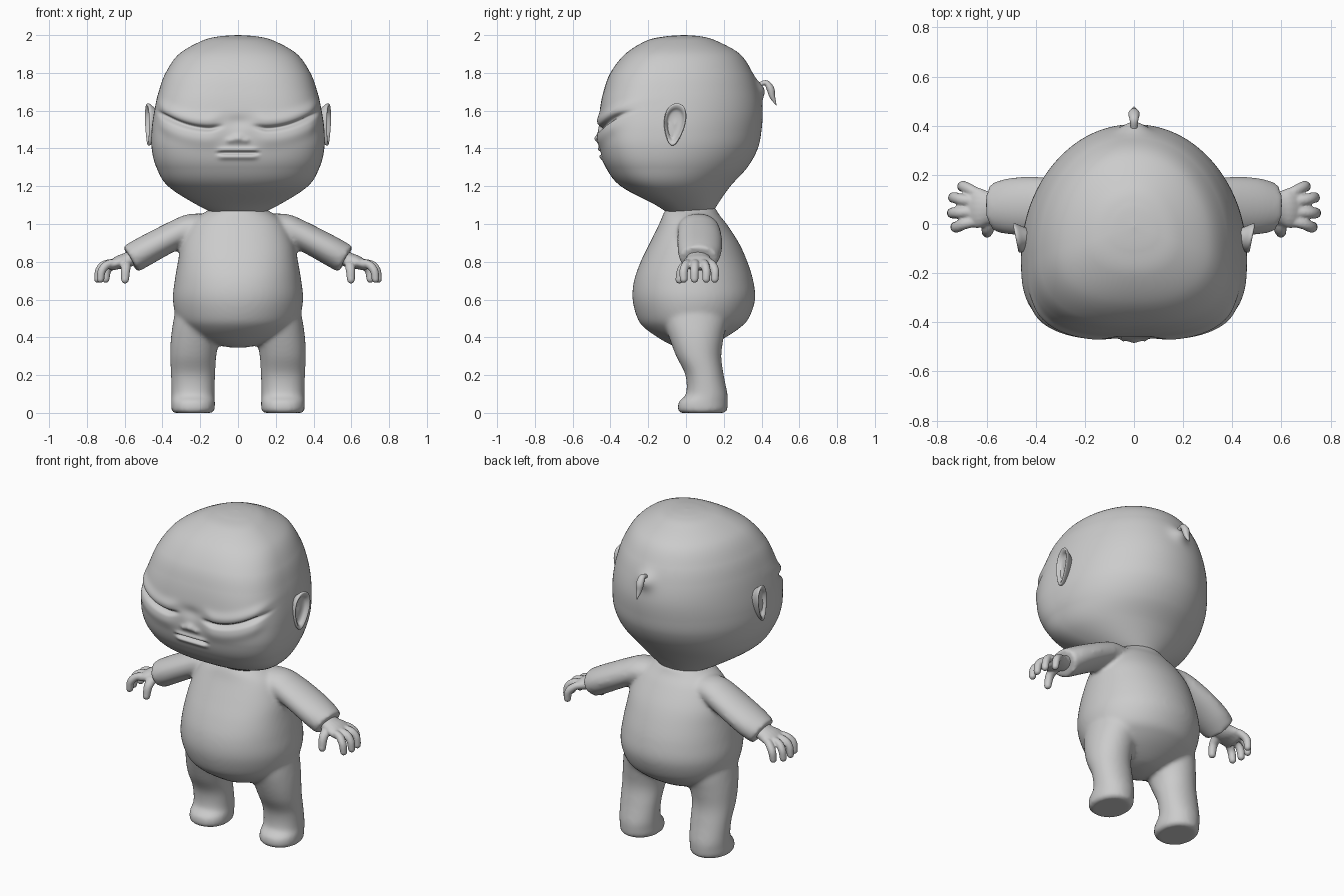
import bpy, bmesh
from math import sin, cos, pi, exp
from mathutils import Vector

cube = bpy.data.objects.get("Cube")
if cube:
    bpy.data.objects.remove(cube, do_unlink=True)

grey = bpy.data.materials.new("soft_grey")
grey.use_nodes = True
grey.diffuse_color = (0.6, 0.6, 0.6, 1)
grey.node_tree.nodes["Principled BSDF"].inputs["Base Color"].default_value = (0.6, 0.6, 0.6, 1)


def spline(keys, steps):
    """Smooth samples through a list of equal-length tuples."""
    out, last = [], len(keys) - 1
    for i in range(last):
        a, b, c, d = (keys[min(max(j, 0), last)] for j in range(i - 1, i + 3))
        for k in range(steps):
            t = k / steps
            out.append([q + t * (r - p + t * (2 * p - 5 * q + 4 * r - s + t * (3 * (q - r) + s - p))) / 2
                        for p, q, r, s in zip(a, b, c, d)])
    out.append(list(keys[-1]))
    return out


def skin(bm, rings):
    """Join rings of points into a closed skin."""
    loops = [[bm.verts.new(p) for p in ring] for ring in rings]
    for low, high in zip(loops, loops[1:]):
        for i in range(len(low)):
            j = (i + 1) % len(low)
            bm.faces.new((low[i], low[j], high[j], high[i]))
    bm.faces.new(loops[0][::-1])
    bm.faces.new(loops[-1])


def loft(bm, keys, steps, segments, middle=0.5, side=1, shape=None):
    """Upright loft; keys are z, centre x, half width, front y, back y, squareness."""
    rings = []
    for z, cx, rx, front, back, power in spline(keys, steps):
        yc = front + middle * (back - front)
        ring = []
        for i in range(segments):
            c, s = cos(2 * pi * i / segments), sin(2 * pi * i / segments)
            n, ry = (power, yc - front) if s < 0 else (2.05, back - yc)
            k = (abs(c) ** n + abs(s) ** n) ** (-1 / n)
            p = Vector((side * (cx + rx * c * k), yc + ry * s * k, z))
            if shape:
                p += Vector((c, s, 0)) * shape(p, s)
            ring.append(p)
        rings.append(ring)
    skin(bm, rings)


def tube(bm, keys, across, steps=6, segments=20, side=1, rounded=True):
    """Tube along a path; keys are x, y, z, thickness radius, sideways radius."""
    samples = spline(keys, steps)
    path = [(Vector(s[:3]), s[3], s[4]) for s in samples]
    if rounded:
        p, a, b = path[-1]
        end = (p - path[-2][0]).normalized()
        path += [(p + end * a * sin(t), a * cos(t), b * cos(t)) for t in (0.4, 0.8, 1.2, 1.5)]
    rings = []
    for i, (p, a, b) in enumerate(path):
        t = (path[min(i + 1, len(path) - 1)][0] - path[max(i - 1, 0)][0]).normalized()
        s = (Vector(across) - t * t.dot(Vector(across))).normalized()
        n = t.cross(s)
        ring = [p + n * a * cos(2 * pi * k / segments) + s * b * sin(2 * pi * k / segments)
                for k in range(segments)]
        rings.append([Vector((side * v.x, v.y, v.z)) for v in ring])
    skin(bm, rings)


def finish(bm, name):
    bmesh.ops.recalc_face_normals(bm, faces=bm.faces)
    for f in bm.faces:
        f.smooth = True
    mesh = bpy.data.meshes.new(name)
    bm.to_mesh(mesh)
    bm.free()
    mesh.materials.append(grey)
    ob = bpy.data.objects.new(name, mesh)
    bpy.context.scene.collection.objects.link(ob)
    return ob


def fuse(ob, voxel, iterations):
    """Merge overlapping pieces into one soft surface."""
    m = ob.modifiers.new("fuse", 'REMESH')
    m.mode, m.voxel_size, m.use_smooth_shade = 'VOXEL', voxel, True
    m = ob.modifiers.new("soften", 'SMOOTH')
    m.factor, m.iterations = 0.5, iterations


def ramp(v, low, high):
    t = min(max((v - low) / (high - low), 0), 1)
    return t * t * (3 - 2 * t)


def bump(v, centre, width):
    return exp(-((v - centre) / width) ** 2)


# Head with closed eyes, nose, mouth and the raised root of the hair tuft
def face(p, s):
    out = 0.03 * exp(-((p - Vector((0, 0.38, 1.71))).length / 0.05) ** 2)
    if s >= 0:
        return out
    u, z = abs(p.x), p.z
    eye = 1.505 + (1.15 * (u - 0.15) ** 2 if u > 0.15 else 0.2 * (0.15 - u))
    d = z - eye
    lid = ramp(u, 0.06, 0.16) * (1 - ramp(u, 0.37, 0.44))
    out += lid * (0.012 * bump(d, 0.045, 0.03) - 0.028 * bump(d, 0, 0.013) + 0.01 * bump(d, -0.055, 0.04))
    out -= 0.012 * bump(u, 0, 0.07) * bump(z, 1.54, 0.035)
    out += 0.02 * bump(u, 0, 0.028) * bump(z, 1.452, 0.022) + 0.012 * bump(u, 0.042, 0.016) * bump(z, 1.442, 0.016)
    mouth = 1 - ramp(u, 0.075, 0.12)
    out += mouth * (0.01 * bump(z, 1.393, 0.013) - 0.02 * bump(z, 1.376, 0.008) + 0.011 * bump(z, 1.355, 0.014))
    return out


bm = bmesh.new()
loft(bm, [(1.04, 0, 0.09, -0.07, 0.13, 2.1), (1.1, 0, 0.215, -0.16, 0.165, 2.2),
          (1.2, 0, 0.37, -0.345, 0.235, 2.5), (1.3, 0, 0.432, -0.425, 0.325, 2.8),
          (1.4, 0, 0.457, -0.458, 0.38, 3), (1.5, 0, 0.457, -0.466, 0.4, 3),
          (1.6, 0, 0.443, -0.457, 0.405, 3), (1.7, 0, 0.42, -0.437, 0.388, 2.8),
          (1.8, 0, 0.383, -0.4, 0.352, 2.6), (1.9, 0, 0.312, -0.322, 0.285, 2.4),
          (1.97, 0, 0.19, -0.21, 0.16, 2.2), (1.993, 0, 0.1, -0.11, 0.08, 2.1),
          (2.0, 0, 0.005, -0.015, -0.005, 2)], 18, 200, 0.38, shape=face)
finish(bm, "head")

# Body: torso, legs and sleeves fused together
bm = bmesh.new()
loft(bm, [(0.345, 0, 0.03, -0.02, 0.06, 2), (0.36, 0, 0.11, -0.08, 0.13, 2), (0.4, 0, 0.22, -0.15, 0.21, 2),
          (0.45, 0, 0.285, -0.22, 0.285, 2), (0.5, 0, 0.325, -0.257, 0.332, 2),
          (0.6, 0, 0.345, -0.283, 0.366, 2.1), (0.7, 0, 0.335, -0.275, 0.356, 2.2),
          (0.8, 0, 0.318, -0.24, 0.325, 2.3), (0.9, 0, 0.298, -0.192, 0.28, 2.3),
          (1.0, 0, 0.25, -0.142, 0.215, 2.3), (1.05, 0, 0.195, -0.122, 0.175, 2.2),
          (1.09, 0, 0.125, -0.1, 0.155, 2)], 5, 64)
for side in (1, -1):
    loft(bm, [(0, 0.238, 0.1, -0.028, 0.203, 2.3), (0.012, 0.238, 0.114, -0.043, 0.218, 2.3),
              (0.06, 0.238, 0.116, -0.038, 0.222, 2.3), (0.1, 0.238, 0.114, 0.0, 0.22, 2.2),
              (0.2, 0.238, 0.117, -0.003, 0.2, 2.2), (0.3, 0.237, 0.122, -0.052, 0.187, 2.2),
              (0.4, 0.225, 0.13, -0.09, 0.2, 2.2), (0.5, 0.2, 0.14, -0.12, 0.22, 2.2),
              (0.6, 0.18, 0.14, -0.1, 0.2, 2.2)], 5, 40, side=side)
    tube(bm, [(0.12, 0.06, 0.99, 0.06, 0.09), (0.24, 0.065, 0.98, 0.075, 0.108),
              (0.32, 0.07, 0.948, 0.076, 0.116), (0.41, 0.073, 0.902, 0.077, 0.12),
              (0.5, 0.072, 0.853, 0.079, 0.116), (0.57, 0.067, 0.813, 0.078, 0.1)],
         (0, 1, 0), 6, 32, side, rounded=False)
fuse(finish(bm, "body_suit"), 0.012, 9)

# Hands: palm, four curled fingers and a thumb
bm = bmesh.new()
tube(bm, [(0.53, 0.065, 0.835, 0.04, 0.06), (0.59, 0.065, 0.808, 0.04, 0.068),
          (0.63, 0.065, 0.797, 0.036, 0.082), (0.665, 0.067, 0.782, 0.028, 0.08)], (0, 1, 0))
for root, tip, reach in ((0.12, 0.152, 0.7), (0.09, 0.107, 0.737), (0.05, 0.045, 0.742), (0.015, -0.012, 0.728)):
    tube(bm, [(0.63, root, 0.797, 0.02, 0.022), (reach - 0.04, (root + tip) / 2, 0.787, 0.022, 0.023),
              (reach - 0.008, tip, 0.755, 0.022, 0.023), (reach, tip, 0.708, 0.02, 0.021)], (0, 1, 0), segments=14)
tube(bm, [(0.59, 0.03, 0.8, 0.025, 0.028), (0.595, -0.02, 0.765, 0.024, 0.026),
          (0.598, -0.035, 0.705, 0.021, 0.021)], (1, 0, 0), segments=14)
hands = finish(bm, "hands")
fuse(hands, 0.006, 3)
hands.modifiers.new("other_side", 'MIRROR')

# Ears: a rounded rim around a shallow bowl
bm = bmesh.new()
rings = []
for x, size in spline([(-0.05, 0.5), (-0.005, 0.82), (0.015, 0.97), (0.026, 1), (0.031, 0.93),
                       (0.025, 0.8), (0.01, 0.64), (0.005, 0.35), (0.007, 0.02)], 4):
    ring = []
    for i in range(48):
        c, s = cos(2 * pi * i / 48), sin(2 * pi * i / 48)
        y = size * (0.056 * c * (1 + 0.28 * s) + 0.012 * s)
        ring.append((0.45 + x + 0.2 * y, y - 0.06, 1.527 + size * 0.112 * s))
    rings.append(ring)
skin(bm, rings)
finish(bm, "ears").modifiers.new("other_side", 'MIRROR')

# Small hair tuft curling down at the back of the head
bm = bmesh.new()
tube(bm, [(0, 0.35, 1.7, 0.03, 0.03), (0, 0.392, 1.738, 0.013, 0.015), (0, 0.425, 1.746, 0.015, 0.018),
          (0, 0.447, 1.715, 0.02, 0.023), (0, 0.457, 1.675, 0.015, 0.017), (0, 0.477, 1.63, 0.002, 0.002)],
     (1, 0, 0))
finish(bm, "hair_tuft")
